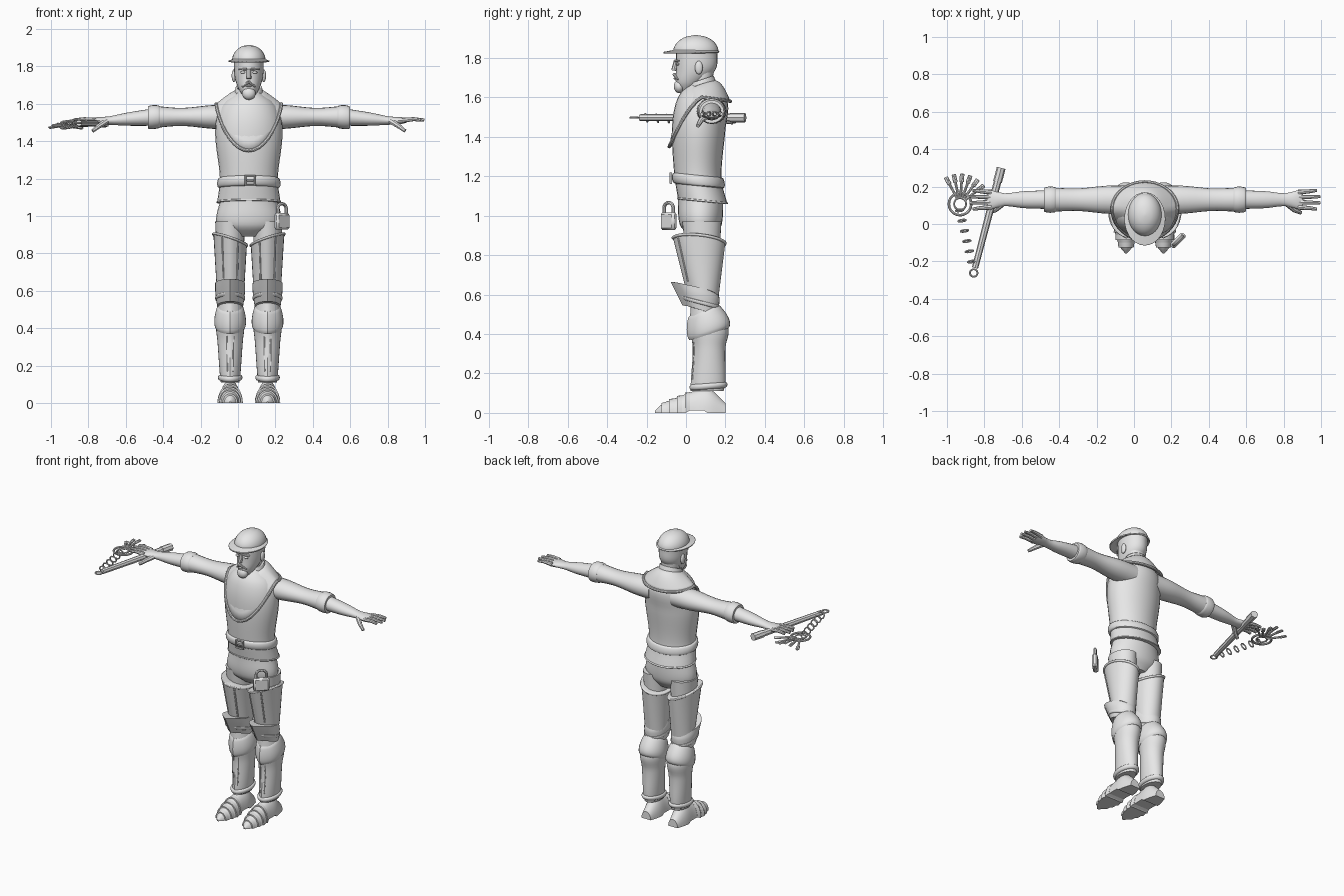
import bpy, bmesh
from math import sin, cos, pi, radians
from mathutils import Vector

if "Cube" in bpy.data.objects:
    bpy.data.objects.remove(bpy.data.objects["Cube"])

BODY_X = 0.058      # the body stands a little off centre
ARM_Y, ARM_Z, LEG_X = 0.13, 1.53, 0.1
parts = []
grey = bpy.data.materials.new("plain_grey")
grey.use_nodes = True
grey.diffuse_color = (0.8, 0.8, 0.8, 1)
grey.node_tree.nodes["Principled BSDF"].inputs["Base Color"].default_value = grey.diffuse_color


def keep(ob, name):
    ob.name = name
    ob.data.materials.append(grey)
    parts.append(ob)
    return ob


def link(name, data):
    ob = bpy.data.objects.new(name, data)
    bpy.context.collection.objects.link(ob)
    return ob


def spread(low, high, count):
    return [low + (high - low) * i / (count - 1) for i in range(count)]


def circle(count):
    return [2 * pi * i / count - pi / 2 for i in range(count)]


def at(keys, u):
    """Smooth curve through the keys; the first entry of each key is the position."""
    last = len(keys) - 1
    i = max([k for k in range(last) if keys[k][0] <= u], default=0)

    def slope(k):
        a, b = keys[max(k - 1, 0)], keys[min(k + 1, last)]
        return (Vector(b[1:]) - Vector(a[1:])) / (b[0] - a[0])

    a, b = keys[i], keys[i + 1]
    span = b[0] - a[0]
    t = (u - a[0]) / span
    ease = t * t * (3 - 2 * t)
    pull = t * (1 - t) * span
    return Vector(a[1:]).lerp(Vector(b[1:]), ease) + slope(i) * pull * (1 - t) - slope(i + 1) * pull * t


def skin(name, rings, side=1, cap=True, thick=0):
    """Bridge closed rings of points; side mirrors about the body centre."""
    bm = bmesh.new()
    rows = [[bm.verts.new((BODY_X + side * x, y, z)) for x, y, z in ring] for ring in rings]
    for a, b in zip(rows, rows[1:]):
        for i in range(len(a)):
            bm.faces.new((a[i - 1], a[i], b[i], b[i - 1]))
    if cap:
        bm.faces.new(rows[0])
        bm.faces.new(rows[-1])
    bmesh.ops.recalc_face_normals(bm, faces=bm.faces)
    mesh = bpy.data.meshes.new(name)
    bm.to_mesh(mesh)
    bm.free()
    ob = link(name, mesh)
    if thick:
        ob.modifiers.new("Thickness", 'SOLIDIFY').thickness = thick
    return keep(ob, name)


def around(keys, z, angle, grow=0, cx=0, lift=0, slant=0, ridge=0):
    """Point on a body part whose keys are (height, front, back, half width)."""
    front, back, half = at(keys, z)
    c, s = cos(angle), sin(angle)
    crease = ridge * max(0, -s) ** 20
    y = (front + back) / 2 + ((back - front) / 2 + grow) * s - crease
    return Vector((cx + (half + grow) * c, y, z - lift * s + slant * c))


def loft(name, keys, low=None, high=None, grow=0, side=1, sides=28, steps=14, cap=True, thick=0, **shape):
    """Whole part, or with grow a rounded band lying around it from low to high."""
    low = keys[0][0] if low is None else low
    high = keys[-1][0] if high is None else high
    heights = spread(low, high, steps)
    swell = [grow * sin(pi * t) ** .4 for t in spread(0, 1, steps)]
    rings = [[around(keys, z, a, g, **shape) for a in circle(sides)] for z, g in zip(heights, swell)]
    return skin(name, rings, side, cap, thick)


def limb(name, keys, low, high, side, grow=0):
    """Arm part along x; keys are (x, half depth, half height)."""
    rings = []
    for x, t in zip(spread(low, high, 12), spread(0, 1, 12)):
        depth, height = at(keys, x)
        g = grow * sin(pi * t) ** .4
        z = ARM_Z - .02 * min(1, max(0, x - .5) * 4)
        rings.append([(x, ARM_Y + (depth + g) * cos(a), z + (height + g) * sin(a)) for a in circle(20)])
    return skin(name, rings, side)


def tube(name, points, radius, taper=1, cyclic=False):
    curve = bpy.data.curves.new(name, 'CURVE')
    curve.dimensions = '3D'
    curve.bevel_depth, curve.bevel_resolution, curve.use_fill_caps = radius, 2, True
    line = curve.splines.new('POLY')
    line.points.add(len(points) - 1)
    line.use_cyclic_u = cyclic
    for point, place, size in zip(line.points, points, spread(1, taper, len(points))):
        point.co = (*place, 1)
        point.radius = size
    ob = link(name, curve)
    bpy.ops.object.select_all(action='DESELECT')
    ob.select_set(True)
    bpy.context.view_layer.objects.active = ob
    bpy.ops.object.convert(target='MESH')
    return keep(bpy.context.object, name)


def on_body(x, y, z, side=1):
    return Vector((BODY_X + side * x, y, z))


def seam(name, keys, angle, low, high, side, **shape):
    tube(name, [on_body(*around(keys, z, angle, **shape), side) for z in spread(low, high, 6)], .005)


def blob(name, place, size):
    bpy.ops.mesh.primitive_uv_sphere_add(segments=16, ring_count=10, location=place)
    bpy.context.object.scale = size
    return keep(bpy.context.object, name)


def box(name, place, size, turn=0, bevel=.003):
    bpy.ops.mesh.primitive_cube_add(size=1, location=place, rotation=(0, 0, turn))
    ob = bpy.context.object
    ob.scale = size
    bpy.ops.object.transform_apply(location=False, rotation=False, scale=True)
    ob.modifiers.new("Rounding", 'BEVEL').width = bevel
    return keep(ob, name)


def hoop(name, place, radius, wire, turn=(0, 0, 0), segments=20):
    bpy.ops.mesh.primitive_torus_add(location=place, rotation=turn, major_radius=radius,
                                     minor_radius=wire, major_segments=segments, minor_segments=8)
    return keep(bpy.context.object, name)


# Tunic with belt and buckle, breeches
tunic = [(1.07, -.04, .21, .17), (1.2, -.06, .18, .155), (1.45, -.07, .2, .18),
         (1.59, -.04, .21, .15), (1.66, .02, .14, .06)]
loft("tunic", tunic, steps=24, lift=.012)
loft("belt", tunic, low=1.15, high=1.205, grow=.014, lift=.012)
loft("skirt_hem", tunic, low=1.07, high=1.08, grow=.004, lift=.012)
hoop("buckle_frame", on_body(.008, -.077, 1.19), .036, .007, (pi / 2, pi / 4, 0), segments=4)
box("buckle_tongue", on_body(.008, -.077, 1.19), (.04, .01, .01))
breeches = [(.89, .03, .14, .08), (.95, -.03, .18, .17), (1.1, -.04, .19, .15)]
loft("breeches", breeches)


# Mantle over the shoulders, falling to a point in front
def drape(angle, t):
    c, s = cos(angle), sin(angle)
    drop = .07 + .23 * max(0, -s) ** 1.5 + .04 * max(0, s)
    reach = .055 + (.11 if s < 0 else .09) * t ** .6
    return Vector((c * (.07 + .105 * t), .08 + s * reach, 1.67 + .02 * s - drop * t ** 1.3))


skin("mantle", [[drape(a, t) for a in circle(40)] for t in spread(0, 1, 8)], cap=False, thick=.012)
tube("mantle_hem", [on_body(*drape(a, 1)) for a in circle(40)], .009, cyclic=True)
collar = [(1.64, 0, .16, .08), (1.69, .02, .14, .07)]
loft("collar", collar, cap=False, thick=.012, lift=-.02)

# Head and face
neck = [(1.6, .03, .13, .05), (1.74, .03, .14, .06)]
head = [(1.63, -.02, .01, .02), (1.67, -.05, .08, .05), (1.74, -.05, .15, .075), (1.83, -.05, .16, .08)]
loft("neck", neck)
loft("head", head)
blob("beard", on_body(0, -.034, 1.655), (.036, .028, .034))
blob("lower_lip", on_body(0, -.055, 1.695), (.018, .008, .005))
tube("nose", [on_body(0, -.05, 1.785), on_body(0, -.062, 1.735)], .012, taper=1.1)
for side in (1, -1):
    tube("moustache", [on_body(0, -.06, 1.717, side), on_body(.036, -.042, 1.69, side)], .009, taper=.5)
    tube("eyebrow", [on_body(.012, -.053, 1.785, side), on_body(.055, -.035, 1.785, side)], .007, taper=.5)
    blob("eye", on_body(.032, -.042, 1.768, side), (.014, .01, .007))
    blob("ear", on_body(.08, .065, 1.75, side), (.012, .02, .034))

# Domed cap with a peak
dome = [(1.83 + .085 * sin(a), .05 - .115 * cos(a), .05 + .115 * cos(a), .09 * cos(a))
        for a in spread(0, 1.5, 8)]
loft("cap_crown", dome)
peak = [(1.83, -.115, .17, .11), (1.84, -.06, .16, .085)]
loft("cap_peak", peak, cap=False, thick=.008)

# Legs: thigh, plates, knee guard, greave and pointed shoe
thigh = [(.52, .04, .15, .06), (.97, -.02, .18, .08)]
cuisse = [(.6, .01, .165, .073), (.88, -.06, .2, .09)]
knee = [(.52, 0, .16, .07), (.6, -.04, .17, .08), (.64, -.06, .16, .08)]
greave = [(.11, .03, .19, .05), (.15, .03, .2, .055), (.33, .04, .2, .068), (.43, .025, .215, .077),
          (.54, .03, .15, .06)]
shoe = [(-.157, .01, .005), (-.12, .045, .035), (-.04, .08, .06), (.04, .11, .056), (.12, .12, .055),
        (.2, .05, .035)]


def shoe_ring(y, grow=0):
    top, half = at(shoe, y)
    sole = .012 if 0 < y < .1 else 0
    return [(LEG_X + (half + grow) * cos(a), y, max(sole, (top + grow) * sin(a))) for a in circle(24)]


def arm_and_leg(side):
    leg = dict(side=side, cx=LEG_X)
    upper = dict(leg, ridge=.008, slant=.03, lift=.014)
    loft("thigh", thigh, **leg)
    loft("thigh_plate", cuisse, **upper)
    loft("thigh_rim", cuisse, low=.865, high=.88, grow=.007, **upper)
    loft("knee_guard", knee, ridge=.018, lift=.024, **leg)
    loft("knee_strap", knee, low=.55, high=.57, grow=.005, lift=.024, **leg)
    loft("greave", greave, ridge=.006, steps=24, **leg)
    loft("greave_cuff", greave, low=.4, high=.52, grow=.009, ridge=.012, lift=-.03, **leg)
    loft("ankle_band", greave, low=.12, high=.15, grow=.012, lift=-.006, **leg)
    for offset in (-.5, .5):
        seam("thigh_seam", cuisse, offset - pi / 2, .64, .86, **upper)
        seam("shin_seam", greave, offset / 2 - pi / 2, .17, .36, **leg)
    skin("shoe", [shoe_ring(y) for y in spread(-.157, .2, 24)], side)
    for y in spread(-.1, .02, 4):
        skin("toe_plate", [shoe_ring(y, .001), shoe_ring(y - .025, .008)], side)

    # Sleeve with rolled cuff, forearm, hand
    sleeve = [(.08, .075, .068), (.2, .075, .063), (.36, .06, .048), (.5, .064, .058), (.54, .062, .058)]
    forearm = [(.5, .05, .047), (.65, .045, .035), (.75, .034, .022), (.82, .05, .018), (.845, .045, .01)]
    limb("sleeve", sleeve, .08, .5, side)
    limb("sleeve_cuff", sleeve, .475, .54, side, grow=.006)
    limb("forearm_and_hand", forearm, .5, .845, side)
    for k in spread(-1, 1, 4):
        tip = .94 - .02 * k * k
        tube("finger", [on_body(.82, ARM_Y + .04 * k, 1.512, side), on_body(.88, ARM_Y + .045 * k, 1.518, side),
                        on_body(tip, ARM_Y + .05 * k, 1.514, side)], .0135, taper=.6)
    tube("thumb", [on_body(.76, .11, 1.508, side), on_body(.8, .075, 1.482, side),
                   on_body(.835, .06, 1.455, side)], .017, taper=.6)


for side in (1, -1):
    arm_and_leg(side)

# Padlock hanging at the hip
lock, along = Vector((.235, -.088, .972)), Vector((cos(pi / 4), sin(pi / 4), 0))
up = Vector((0, 0, 1))
box("lock_body", lock, (.098, .034, .088), turn=pi / 4, bevel=.01)
arch = [along * .032 * cos(a) + up * (.068 + .026 * sin(a)) for a in spread(0, pi, 11)]
arch = [along * .032] + arch + [along * -.032]
tube("lock_shackle", [lock + p for p in arch], .009)

# Baton in the right hand, with chain, key ring and keys
grip, tip = Vector((-.71, .3, 1.497)), Vector((-.85, -.235, 1.497))
tube("baton", [grip, tip], .021, taper=.8)
tube("baton_grip", [grip, grip.lerp(tip, .14)], .024)
hoop("baton_ring", tip.lerp(grip, -.05), .02, .005)
hub = Vector((-.93, .107, 1.485))
for t in spread(.1, .9, 6):
    hoop("chain_link", tip.lerp(hub, t) + Vector((-.01, 0, 0)), .021, .0045, (pi / 2 + .25, 0, .15))
hoop("key_ring", hub, .06, .007)
hoop("inner_key_ring", hub, .032, .005)
for angle in spread(radians(38), radians(118), 6):
    out = Vector((cos(angle), sin(angle), .1 * sin(5 * angle)))
    tube("key_shaft", [hub + out * .035, hub + out * .16], .007)
    box("key_bit", hub + out * .14, (.045, .024, .008), turn=angle)

# Smooth shading with crisp edges
bpy.ops.object.select_all(action='DESELECT')
for ob in parts:
    ob.select_set(True)
bpy.context.view_layer.objects.active = parts[0]
bpy.ops.object.shade_smooth_by_angle(angle=radians(35))
